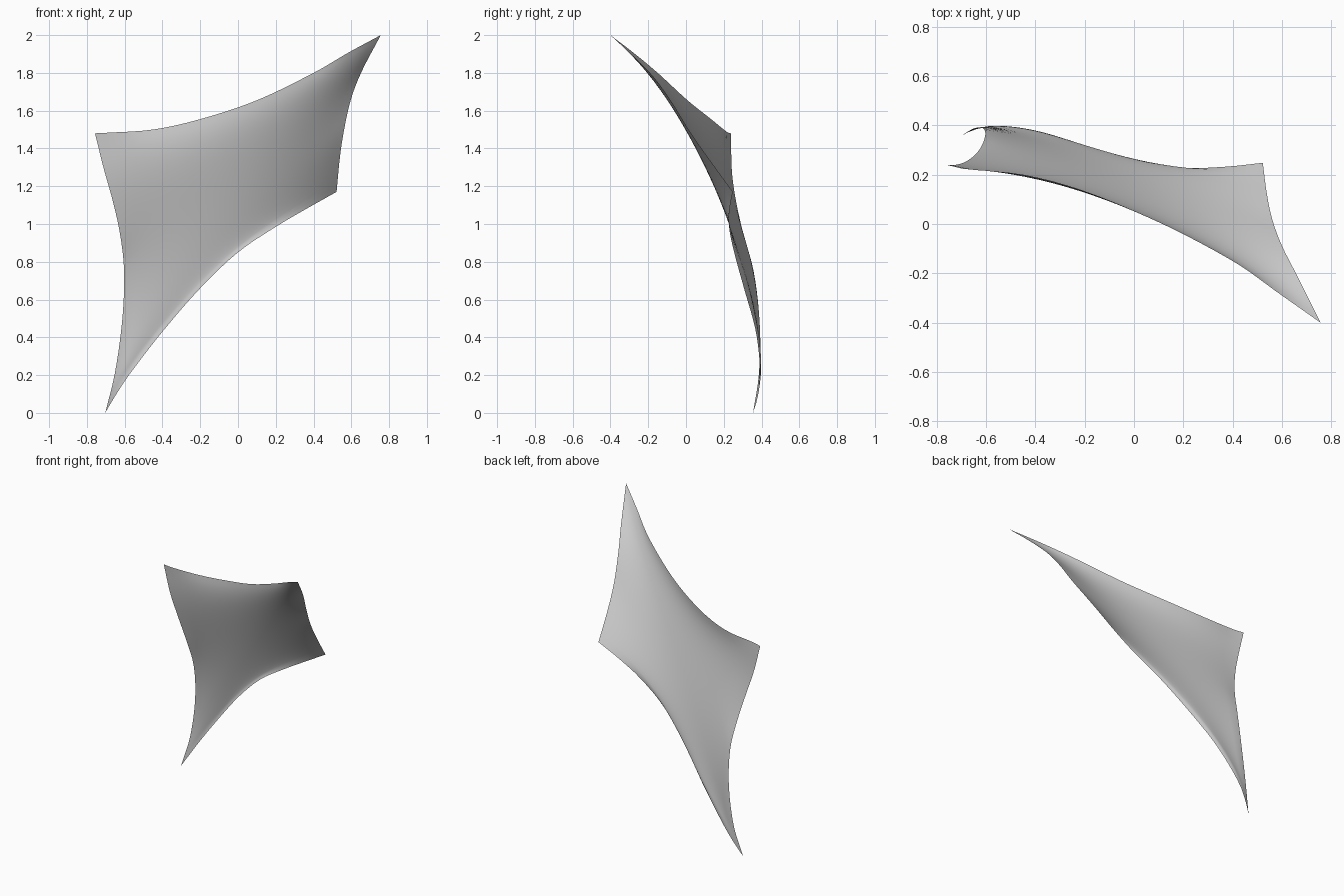
import bpy
import math
from mathutils import Vector

if "Cube" in bpy.data.objects:
    bpy.data.objects.remove(bpy.data.objects["Cube"])

N = 28  # cells along each side of the sail

# Four corner-to-corner edge curves of the stretched fabric
TOP = [(-.757, .239, 1.48), (-.68, .222, 1.484), (-.45, .200, 1.50), (-.2, .133, 1.555),
       (.1, .008, 1.655), (.4, -.15, 1.80), (.58, -.276, 1.905), (.756, -.4, 2.0)]
BOTTOM = [(-.703, .355, 0), (-.65, .381, .09), (-.57, .393, .21), (-.4, .370, .43),
          (-.2, .307, .66), (0, .255, .85), (.2, .228, .985), (.37, .232, 1.085), (.522, .248, 1.17)]
LEFT = [(-.703, .355, 0), (-.65, .387, .22), (-.612, .388, .5), (-.603, .358, .75),
        (-.625, .303, .95), (-.665, .263, 1.13), (-.71, .242, 1.29), (-.757, .239, 1.48)]
RIGHT = [(.522, .248, 1.17), (.538, .125, 1.34), (.56, .02, 1.49), (.598, -.085, 1.66),
         (.656, -.2, 1.81), (.756, -.4, 2.0)]


def resample(points):
    """Smooth curve through the points, split into N equal lengths."""
    p = [Vector(q) for q in points]
    p = [2 * p[0] - p[1]] + p + [2 * p[-1] - p[-2]]
    dense = []
    for a, b, c, d in zip(p, p[1:], p[2:], p[3:]):
        for k in range(30):
            t = k / 30
            dense.append(.5 * (2 * b + (c - a) * t + (2 * a - 5 * b + 4 * c - d) * t**2
                               + (3 * b - a - 3 * c + d) * t**3))
    dense.append(p[-2])
    run = [0]
    for a, b in zip(dense, dense[1:]):
        run.append(run[-1] + (b - a).length)
    out, k = [], 0
    for i in range(N + 1):
        s = run[-1] * i / N
        while k < len(run) - 2 and run[k + 1] < s:
            k += 1
        out.append(dense[k].lerp(dense[k + 1], (s - run[k]) / (run[k + 1] - run[k])))
    return out


top, bottom, left, right = map(resample, (TOP, BOTTOM, LEFT, RIGHT))

# Blend the edges into a patch
grid = []
for j in range(N + 1):
    v = j / N
    row = []
    for i in range(N + 1):
        u = i / N
        corners = bottom[0].lerp(bottom[N], u).lerp(top[0].lerp(top[N], u), v)
        row.append(bottom[i].lerp(top[i], v) + left[j].lerp(right[j], u) - corners)
    grid.append(row)

# Relax the inside so the fabric pulls taut
for _ in range(300):
    for j in range(1, N):
        for i in range(1, N):
            grid[j][i] = (grid[j][i - 1] + grid[j][i + 1] + grid[j - 1][i] + grid[j + 1][i]) / 4

# Slack: billow back above the long lower edge, forward near the upper left corner
for j in range(1, N):
    for i in range(1, N):
        u, v = i / N, j / N
        grid[j][i].y += .036 * math.sin(math.pi * u ** .6) * math.sin(math.pi * v ** .5)
        grid[j][i].y -= .012 * math.sin(math.pi * u ** .45) * math.sin(math.pi * v ** 4)

W = N + 1
faces = [(j * W + i, j * W + i + 1, (j + 1) * W + i + 1, (j + 1) * W + i)
         for j in range(N) for i in range(N)]
mesh = bpy.data.meshes.new("shade_sail")
mesh.from_pydata([p for row in grid for p in row], [], faces)
mesh.shade_smooth()
sail = bpy.data.objects.new("shade_sail", mesh)
bpy.context.collection.objects.link(sail)
